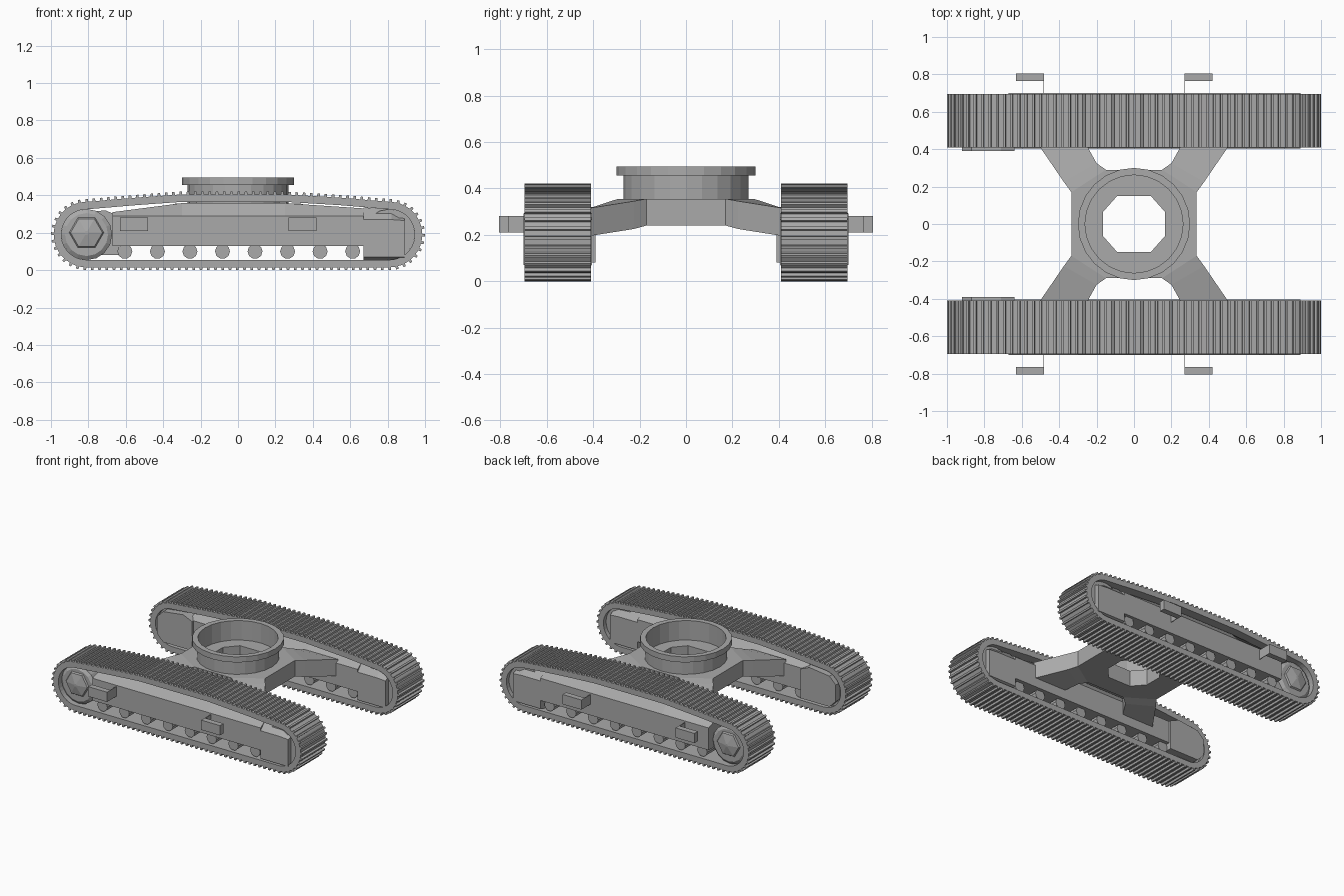
import bpy, bmesh, math
from mathutils import Vector

cube = bpy.data.objects.get("Cube")
if cube:
    bpy.data.objects.remove(cube, do_unlink=True)

grey = bpy.data.materials.new("steel grey")
grey.use_nodes = True
grey.diffuse_color = (0.4, 0.4, 0.4, 1)
grey.node_tree.nodes["Principled BSDF"].inputs["Base Color"].default_value = (0.4, 0.4, 0.4, 1)


def add_loft(bm, rings, closed=False):
    """Skin a list of point rings; cap the ends unless the loft is closed."""
    vs = [[bm.verts.new(p) for p in ring] for ring in rings]
    n = len(vs[0])
    for i in range(len(vs) if closed else len(vs) - 1):
        a, b = vs[i], vs[(i + 1) % len(vs)]
        for j in range(n):
            k = (j + 1) % n
            bm.faces.new((a[j], a[k], b[k], b[j]))
    if not closed:
        bm.faces.new(vs[0])
        bm.faces.new(vs[-1])


def finish(name, bm):
    bmesh.ops.recalc_face_normals(bm, faces=bm.faces)
    mesh = bpy.data.meshes.new(name)
    bm.to_mesh(mesh)
    bm.free()
    mesh.materials.append(grey)
    obj = bpy.data.objects.new(name, mesh)
    bpy.context.collection.objects.link(obj)
    return obj


def loft(name, rings, closed=False):
    bm = bmesh.new()
    add_loft(bm, rings, closed)
    return finish(name, bm)


def disc(x, z, r, y, sides):
    """Ring of points around an axis along y."""
    return [(x + r * math.cos(math.tau * i / sides), y, z + r * math.sin(math.tau * i / sides))
            for i in range(sides)]


def box_rings(x0, x1, y0, y1, z0, z1):
    return [[(x, y0, z0), (x, y1, z0), (x, y1, z1), (x, y0, z1)] for x in (x0, x1)]


# Track path: two round ends, flat bottom, slightly arched top
END_X, END_Z, END_R = 0.81, 0.19, 0.175


def arc(cx, start):
    return [Vector((cx + END_R * math.cos(math.radians(start + a)),
                    END_Z + END_R * math.sin(math.radians(start + a)))) for a in range(0, 181, 10)]


path = arc(END_X, -90)
path += [Vector(p) for p in ((0.55, 0.387), (0.25, 0.405), (-0.3, 0.405), (-0.55, 0.387))]
path += arc(-END_X, 90)


def resample(points, count):
    """Evenly spaced (point, outward normal) pairs on a closed path."""
    pairs = list(zip(points, points[1:] + points[:1]))
    step = sum((b - a).length for a, b in pairs) / count
    out, carry = [], 0.0
    for a, b in pairs:
        length = (b - a).length
        if length < 1e-6:
            continue
        t = (b - a) / length
        while carry < length:
            out.append((a + t * carry, Vector((t.y, -t.x))))
            carry += step
        carry -= length
    return out


def track(name, s):
    y0, y1 = s * 0.41, s * 0.695
    bm = bmesh.new()
    belt, n = [], len(path)
    for i, p in enumerate(path):
        t = (path[(i + 1) % n] - path[i - 1]).normalized()
        q = p - Vector((t.y, -t.x)) * 0.04
        belt.append([(p.x, y0, p.y), (p.x, y1, p.y), (q.x, y1, q.y), (q.x, y0, q.y)])
    add_loft(bm, belt, closed=True)
    # Grouser bars
    for p, nrm in resample(path, 112):
        t = Vector((-nrm.y, nrm.x)) * 0.008
        low, high = p - nrm * 0.004, p + nrm * 0.015
        corners = (low - t, low + t, high + t * 0.8, high - t * 0.8)
        add_loft(bm, [[(c.x, y, c.y) for c in corners] for y in (y0, y1)])
    finish(name, bm)


for side, s in (("left", -1), ("right", 1)):
    side = "front" if s < 0 else "back"
    track(side + "_track", s)

    # Side frame with leaning upper panels
    rings = []
    for x, top in ((-0.67, 0.31), (-0.3, 0.358), (0.25, 0.358), (0.67, 0.33)):
        section = ((0.405, 0.13), (0.7, 0.13), (0.7, 0.29), (0.64, top), (0.46, top), (0.405, 0.29))
        rings.append([(x, s * y, z) for y, z in section])
    loft(side + "_side_frame", rings)

    # Idler housing
    rings = []
    for x, shoulder, top in ((0.67, 0.27, 0.335), (0.82, 0.27, 0.325), (0.89, 0.265, 0.285)):
        section = ((0.405, 0.07), (0.44, 0.055), (0.66, 0.055), (0.7, 0.07),
                   (0.7, shoulder), (0.64, top), (0.46, top), (0.405, shoulder))
        rings.append([(x, s * y, z) for y, z in section])
    loft(side + "_idler_housing", rings)
    loft(side + "_idler_wheel", [disc(END_X, END_Z, 0.137, s * y, 16) for y in (0.44, 0.665)])

    # Sprocket with a raised faceted hub
    loft(side + "_sprocket", [disc(-END_X, END_Z, r, s * y, 16)
                              for r, y in ((0.137, 0.44), (0.137, 0.655), (0.115, 0.67))])
    loft(side + "_sprocket_hub", [disc(-END_X, END_Z + 0.01, r, s * y, 6)
                                  for r, y in ((0.1, 0.66), (0.085, 0.68), (0.01, 0.695))])

    # Drive motor cover on the inner side
    cover = ((-0.92, 0.13), (-0.87, 0.08), (-0.64, 0.08), (-0.64, 0.29),
             (-0.71, 0.32), (-0.87, 0.3), (-0.92, 0.25))
    loft(side + "_motor_cover", [[(x, s * y, z) for x, z in cover] for y in (0.39, 0.5)])

    # Bottom rollers and top carrier rollers
    bm = bmesh.new()
    for i in range(8):
        x = -0.605 + i * 0.174
        add_loft(bm, [disc(x, 0.1, 0.04, s * y, 10) for y in (0.43, 0.68)])
    for x in (-0.24, 0.24):
        add_loft(bm, [disc(x, 0.35, 0.025, s * y, 8) for y in (0.47, 0.63)])
    finish(side + "_rollers", bm)

    # Angle-shaped steps: outer bar on a single web
    for label, x0, x1, web in (("rear", -0.63, -0.48, -0.484), ("fore", 0.27, 0.42, 0.27)):
        bm = bmesh.new()
        add_loft(bm, box_rings(x0, x1, s * 0.765, s * 0.805, 0.21, 0.28))
        add_loft(bm, box_rings(web, web + 0.004, s * 0.695, s * 0.77, 0.21, 0.28))
        finish(side + "_" + label + "_step", bm)


# Carbody centre: eight-sided plate around an eight-sided hole
def eight(a, b):
    """Mirror two points of a quarter outline into a full loop."""
    quarters = ((1, 1, (a, b)), (-1, 1, (b, a)), (-1, -1, (a, b)), (1, -1, (b, a)))
    return [(sx * x, sy * y) for sx, sy, pts in quarters for x, y in pts]


outer = eight((0.335, 0.17), (0.15, 0.29))
hole = eight((0.165, 0.065), (0.09, 0.15))
loft("carbody_centre",
     [[(x, y, z) for x, y in loop]
      for loop, z in ((outer, 0.24), (outer, 0.355), (hole, 0.355), (hole, 0.24))], closed=True)

# Four splayed legs sloping down to the side frames
arm = (((0.335, 0.17), (0.15, 0.29), 0.24, 0.355),
       ((0.375, 0.225), (0.2, 0.325), 0.225, 0.345),
       ((0.505, 0.415), (0.25, 0.415), 0.195, 0.315))
for sx in (-1, 1):
    for sy in (-1, 1):
        loft("carbody_leg", [[(sx * a[0], sy * a[1], lo), (sx * b[0], sy * b[1], lo),
                              (sx * b[0], sy * b[1], hi), (sx * a[0], sy * a[1], hi)]
                             for a, b, lo, hi in arm])

# Slewing ring with flange
profile = ((0.262, 0.35), (0.27, 0.35), (0.27, 0.455), (0.3, 0.455), (0.3, 0.495), (0.262, 0.495))
loft("slewing_ring",
     [[(r * math.cos(math.tau * i / 24), r * math.sin(math.tau * i / 24), z) for r, z in profile]
      for i in range(24)], closed=True)
